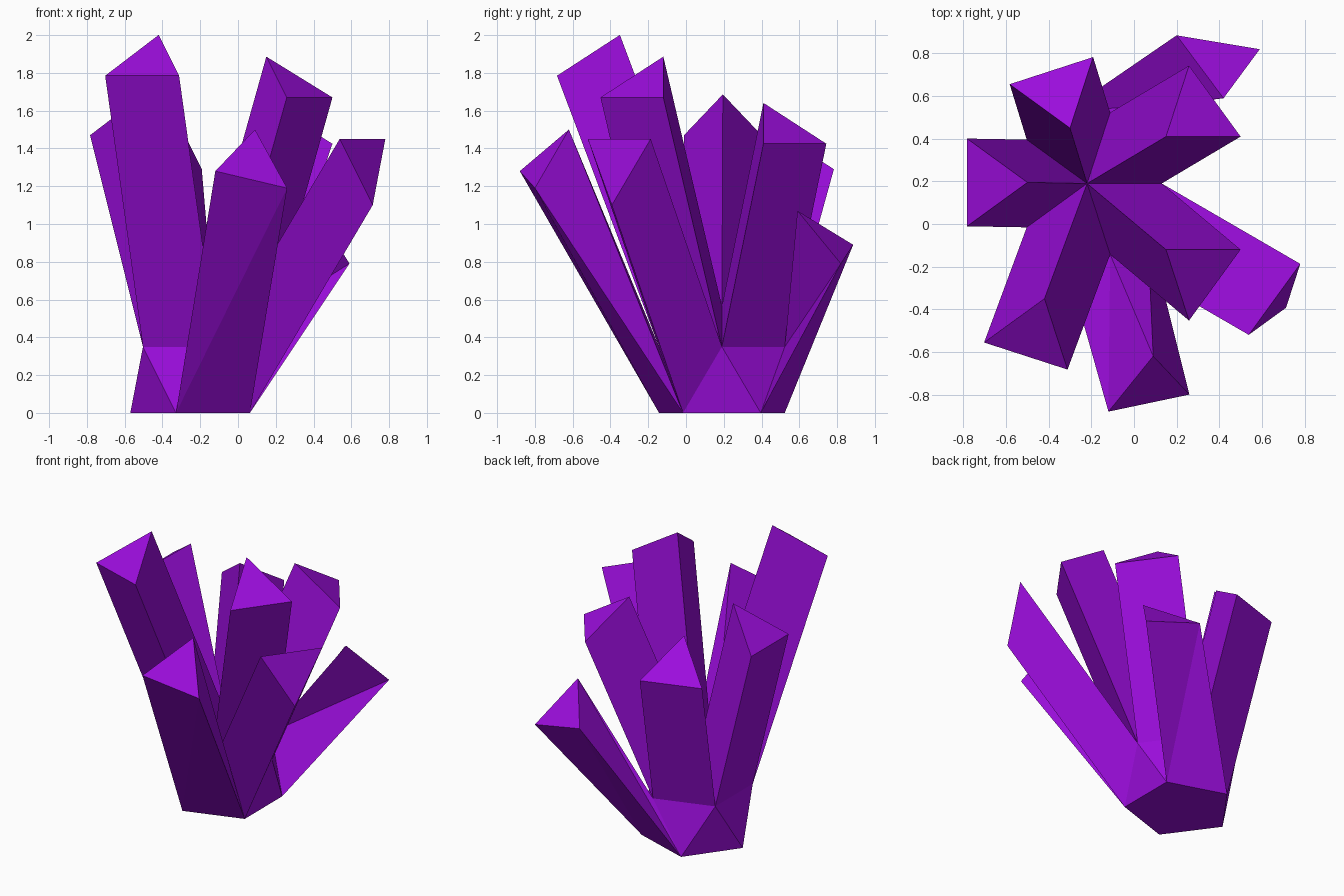
import bpy
import bmesh
from math import cos, sin, radians
from mathutils import Vector

if "Cube" in bpy.data.objects:
    bpy.data.objects.remove(bpy.data.objects["Cube"], do_unlink=True)

purple = bpy.data.materials.new("crystal_purple")
purple.use_nodes = True
COLOUR = (0.33, 0.004, 0.72, 1)
purple.diffuse_color = COLOUR
purple.node_tree.nodes["Principled BSDF"].inputs["Base Color"].default_value = COLOUR


def build(name, faces):
    """Make a flat-shaded object from lists of corner points."""
    bm = bmesh.new()
    for corners in faces:
        bm.faces.new([bm.verts.new(p) for p in corners])
    bmesh.ops.remove_doubles(bm, verts=bm.verts, dist=0.0005)
    mesh = bpy.data.meshes.new(name)
    bm.to_mesh(mesh)
    bm.free()
    mesh.materials.append(purple)
    obj = bpy.data.objects.new(name, mesh)
    bpy.context.collection.objects.link(obj)


# Core: an icosahedron with its lowest cap cut off flat
CENTRE = Vector((-0.22, 0.19, 0))
RADIUS, RING_Z, APEX_Z = 0.35, 0.35, 0.566


def ring(start, z):
    return [CENTRE + Vector((RADIUS * cos(radians(start + 72 * i)),
                             RADIUS * sin(radians(start + 72 * i)), z))
            for i in range(5)]


upper, lower = ring(0, RING_Z), ring(36, 0)
apex = CENTRE + Vector((0, 0, APEX_Z))
facets = {}
for i in range(5):
    j = (i + 1) % 5
    facets["top", i] = (apex, upper[i], upper[j])
    facets["down", i] = (upper[i], lower[i], upper[j])
    facets["up", i] = (lower[i], lower[j], upper[j])

# Straight shards: core facet and the offset of the tip from it
straight = {
    "back_left_shard": (("top", 0), (0.37, 0.22, 1.075)),
    "back_shard": (("top", 1), (-0.08, 0.26, 0.94)),
    "right_shard": (("top", 2), (-0.28, 0.005, 1.12)),
    "tall_front_shard": (("top", 3), (-0.2, -0.54, 1.435)),
    "front_left_shard": (("top", 4), (0.37, -0.31, 1.32)),
    "left_leaning_shard": (("down", 4), (0.65, -0.377, 1.10)),
}
# Twisted shards: core facet and the three corners of the tip
twisted = {
    "front_leaning_shard": (("up", 3), [(-0.12, -0.88, 1.28), (0.26, -0.8, 1.19),
                                        (0.09, -0.62, 1.5)]),
    "back_leaning_shard": (("up", 0), [(0.59, 0.82, 0.79), (0.2, 0.885, 0.89),
                                       (0.42, 0.59, 1.07)]),
}

for name, (key, offset) in straight.items():
    root = facets.pop(key)
    tip = [p + Vector(offset) for p in root]
    sides = [(root[k - 1], root[k], tip[k], tip[k - 1]) for k in range(3)]
    build(name, sides + [tip])

for name, (key, tip) in twisted.items():
    root = facets.pop(key)
    sides = []
    for k in range(3):
        sides += [(root[k - 1], root[k], tip[k]), (root[k - 1], tip[k], tip[k - 1])]
    build(name, sides + [tip])

# Remaining core facets and the flat underside
build("crystal_base", list(facets.values()) + [lower[::-1]])
